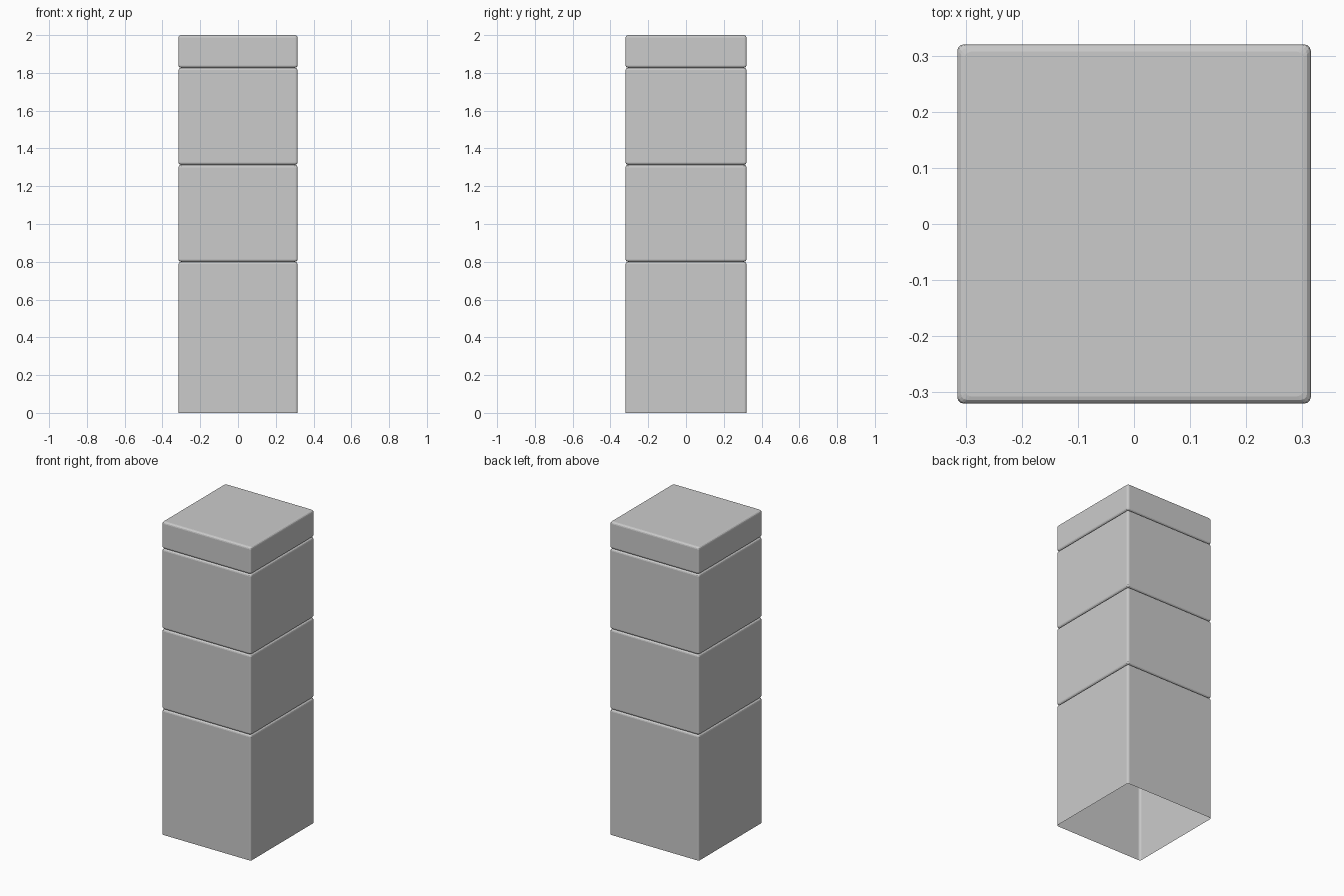
import bpy, bmesh
from math import sin, cos, pi

if "Cube" in bpy.data.objects:
    bpy.data.objects.remove(bpy.data.objects["Cube"])

HX, HY, TOP = 0.315, 0.32, 2.0
BEVEL, CORNER, SEGS = 0.013, 0.011, 3
GROOVES = (0.80, 1.313, 1.827)


def ring(bm, inset, z):
    """Rounded rectangle loop at height z."""
    x, y = HX - inset - CORNER, HY - inset - CORNER
    verts = []
    for i, (sx, sy) in enumerate(((1, 1), (-1, 1), (-1, -1), (1, -1))):
        for k in range(SEGS + 1):
            a = (i + k / SEGS) * pi / 2
            verts.append(bm.verts.new((sx * x + CORNER * cos(a),
                                       sy * y + CORNER * sin(a), z)))
    return verts


# Rounded upper edge of a block: (inset, drop below the block top)
edge = [(BEVEL * (1 - cos(k / SEGS * pi / 2)), BEVEL * (1 - sin(k / SEGS * pi / 2)))
        for k in range(SEGS + 1)]

# Vertical profile: open foot, grooves between the blocks, rounded top
profile = [(0.0, 0.0)]
for g in GROOVES:
    profile += [(i, g - d) for i, d in edge]
    profile += [(i, g + d) for i, d in reversed(edge[:-1])]
profile += [(i, TOP - d) for i, d in edge]

# Hollow column shell, closed on top and open below
bm = bmesh.new()
rings = [ring(bm, i, z) for i, z in profile]
for lo, hi in zip(rings, rings[1:]):
    n = len(lo)
    for k in range(n):
        j = (k + 1) % n
        bm.faces.new((lo[k], lo[j], hi[j], hi[k]))
bm.faces.new(rings[-1])

mesh = bpy.data.meshes.new("grooved_column")
bm.to_mesh(mesh)
bm.free()
column = bpy.data.objects.new("grooved_column", mesh)
bpy.context.collection.objects.link(column)
